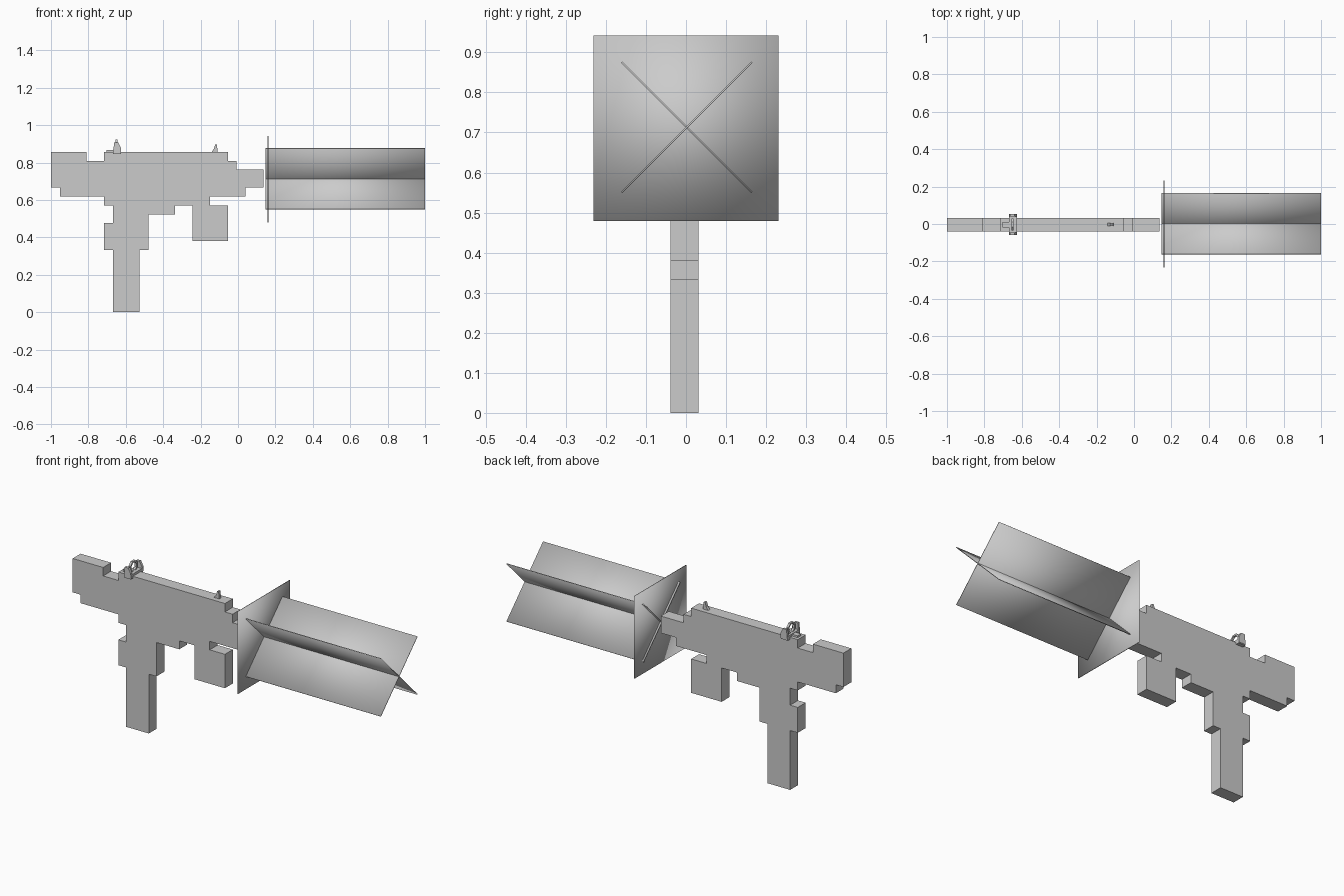
import bpy, bmesh, math
from mathutils import Matrix, Vector

cube = bpy.data.objects.get("Cube")
if cube:
    bpy.data.objects.remove(cube, do_unlink=True)

grey = bpy.data.materials.new("plain grey")
grey.use_nodes = True
grey.diffuse_color = (0.6, 0.6, 0.6, 1)
grey.node_tree.nodes["Principled BSDF"].inputs["Base Color"].default_value = (0.6, 0.6, 0.6, 1)


def finish(name, bm, smooth=False):
    bmesh.ops.recalc_face_normals(bm, faces=bm.faces)
    for f in bm.faces:
        f.smooth = smooth
    mesh = bpy.data.meshes.new(name)
    bm.to_mesh(mesh)
    bm.free()
    mesh.materials.append(grey)
    obj = bpy.data.objects.new(name, mesh)
    bpy.context.collection.objects.link(obj)
    return obj


def slab(name, outline, y0, y1):
    """Extrude an x-z outline from y0 to y1."""
    bm = bmesh.new()
    face = bm.faces.new([bm.verts.new((x, y0, z)) for x, z in outline])
    new = bmesh.ops.extrude_face_region(bm, geom=[face])["geom"]
    verts = [v for v in new if isinstance(v, bmesh.types.BMVert)]
    bmesh.ops.translate(bm, verts=verts, vec=(0, y1 - y0, 0))
    return finish(name, bm)


def box(name, centre, size, tilt=0, smooth=False):
    bm = bmesh.new()
    m = Matrix.Translation(centre) @ Matrix.Rotation(tilt, 4, "X") @ Matrix.Diagonal((*size, 1))
    bmesh.ops.create_cube(bm, size=1, matrix=m)
    return finish(name, bm, smooth)


# Blocky body: grid corners, alternating across and down steps
start = (0, 18)
steps = [4, -1, 2, 1, 14, -1, 1, -1, 3, -2, -2, -1, -4, -1, 2, -4, -4, 4,
         -2, -1, -3, -4, -1, -7, -3, 7, -1, 3, 1, 2, -1, 1, -5, 1, -1]
corners = [start]
for i, s in enumerate(steps):
    x, z = corners[-1]
    corners.append((x + s, z) if i % 2 == 0 else (x, z + s))
slab("body", [(-1 + x * 0.0473, z * 0.0476) for x, z in corners], -0.039, 0.031)

# Rear sight: clamp, foot, guard ears and aperture ring
box("rear_sight_base", (-0.647, -0.003, 0.858), (0.043, 0.11, 0.024))
box("rear_sight_foot", (-0.685, -0.003, 0.86), (0.035, 0.03, 0.014))
ear = [(-0.668, 0.85), (-0.626, 0.85), (-0.626, 0.88), (-0.64, 0.907), (-0.662, 0.907)]
for side, name in ((-1, "right"), (1, "left")):
    y = -0.003 + side * 0.05
    slab("rear_sight_ear_" + name, ear, y - 0.007, y + 0.007)

bm = bmesh.new()
rings = []
for i in range(8):
    a = math.tau * (i + 0.5) / 8
    ring = [bm.verts.new((-0.65 + dx, -0.003 + r * math.cos(a), 0.893 + r * math.sin(a)))
            for dx, r in ((-0.006, 0.024), (0.006, 0.024), (0.006, 0.034), (-0.006, 0.034))]
    rings.append(ring)
for i in range(8):
    a, b = rings[i - 1], rings[i]
    for k in range(4):
        bm.faces.new((a[k - 1], a[k], b[k], b[k - 1]))
finish("rear_sight_ring", bm)

# Front sight: small ramped post
slab("front_sight", [(-0.146, 0.85), (-0.108, 0.85), (-0.113, 0.897), (-0.122, 0.897), (-0.13, 0.872)],
     -0.011, 0.005)

# Muzzle blast: two crossed thin sheets and one square sheet across them
for tilt, name in ((45, "a"), (-45, "b")):
    box("blast_sheet_" + name, (0.574, 0.002, 0.713), (0.852, 0.46, 0.004), math.radians(tilt), True)
box("blast_square", (0.16, 0, 0.711), (0.004, 0.463, 0.463), 0, True)
